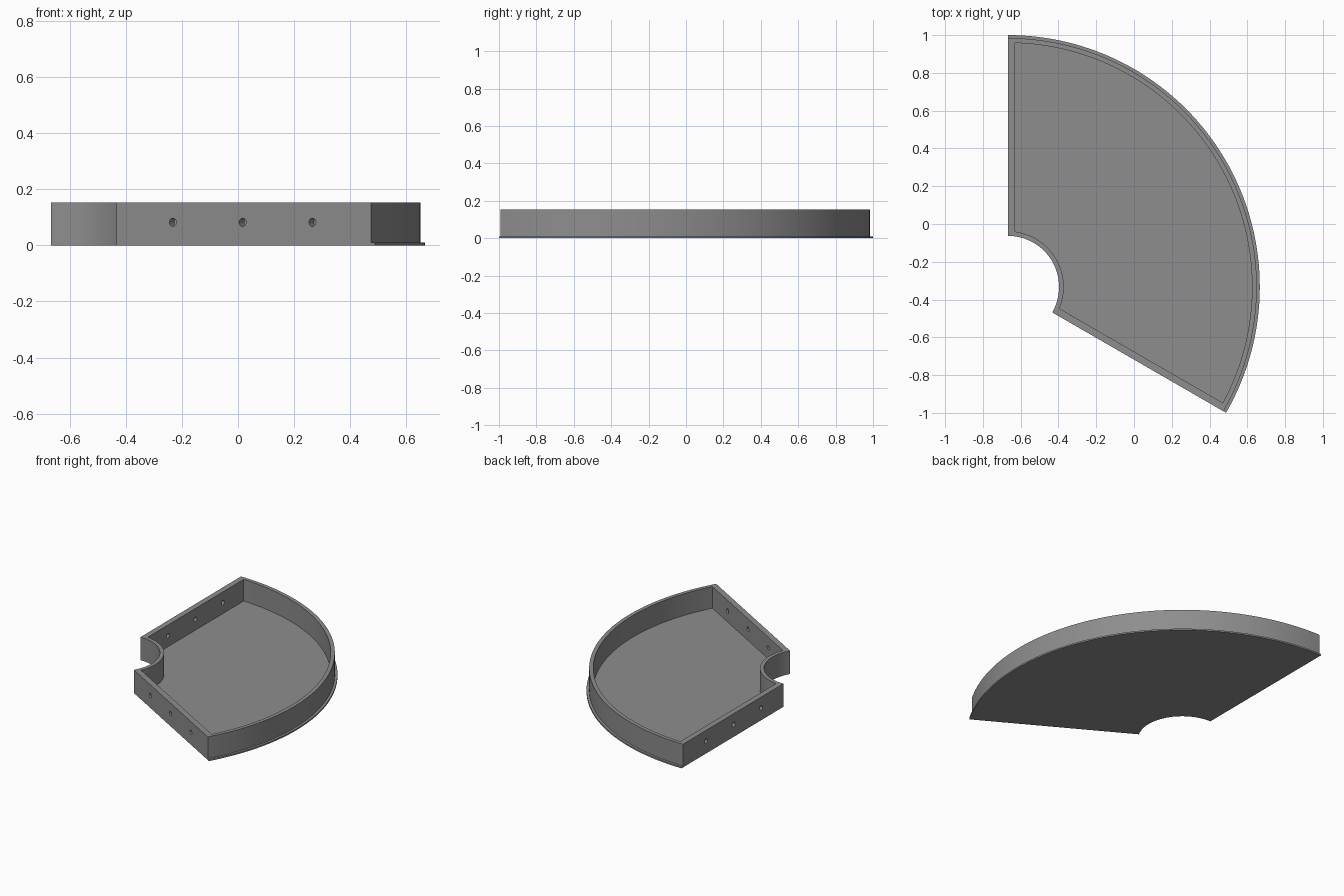
import bpy, bmesh, math
from mathutils import Matrix, Vector

if "Cube" in bpy.data.objects:
    bpy.data.objects.remove(bpy.data.objects["Cube"])

CX, CY = -0.667, -0.333            # centre of the sector
A0, A1 = math.radians(-30), math.radians(90)
N = 64                             # segments along each arc
FLOOR, TOP = 0.01, 0.153
WALL = 0.037                       # thickness of the straight walls

grey = bpy.data.materials.new("grey")
grey.diffuse_color = (0.27, 0.27, 0.27, 1)
grey.use_nodes = True
grey.node_tree.nodes["Principled BSDF"].inputs["Base Color"].default_value = grey.diffuse_color


def arc(r, inset=0.0):
    """Points on an arc whose ends stay `inset` away from the straight sides."""
    d = math.asin(inset / r)
    a, b = A0 + d, A1 - d
    return [(CX + r * math.cos(a + (b - a) * i / N),
             CY + r * math.sin(a + (b - a) * i / N)) for i in range(N + 1)]


def solid(name, loop_a, loop_b, z0, z1, closed):
    """Solid strip between two matching outlines, from z0 to z1."""
    bm = bmesh.new()
    rows = [[bm.verts.new((x, y, z)) for x, y in loop]
            for loop, z in ((loop_a, z0), (loop_b, z0), (loop_b, z1), (loop_a, z1))]
    n = len(loop_a)
    for i in range(n if closed else n - 1):
        j = (i + 1) % n
        for k in range(4):
            p, q = rows[k], rows[(k + 1) % 4]
            bm.faces.new((p[i], p[j], q[j], q[i]))
    if not closed:
        for i in (0, n - 1):
            bm.faces.new([row[i] for row in rows])
    bmesh.ops.recalc_face_normals(bm, faces=bm.faces)
    mesh = bpy.data.meshes.new(name)
    bm.to_mesh(mesh)
    bm.free()
    mesh.materials.append(grey)
    ob = bpy.data.objects.new(name, mesh)
    bpy.context.collection.objects.link(ob)
    return ob


def smooth(ob):
    bpy.ops.object.select_all(action='DESELECT')
    ob.select_set(True)
    bpy.context.view_layer.objects.active = ob
    bpy.ops.object.shade_smooth_by_angle(angle=math.radians(30))


# Floor plate, slightly wider than the wall so it leaves a lip
floor = solid("floor_plate", arc(0.27), arc(1.333), 0, FLOOR, False)

# Rim wall: outer outline paired with the inset inner outline
outside = arc(1.317) + arc(0.27)[::-1]
inside = arc(1.292, WALL) + arc(0.295, WALL)[::-1]
wall = solid("rim_wall", outside, inside, FLOOR, TOP, True)

# Screw holes through both straight walls
bm = bmesh.new()
for angle, side in ((A0, 1), (A1, -1)):
    along = Vector((math.cos(angle), math.sin(angle), 0))
    across = Vector((-along.y, along.x, 0)) * side
    turn = across.to_track_quat('Z', 'Y').to_matrix().to_4x4()
    for s in (0.502, 0.789, 1.076):
        pos = Vector((CX, CY, 0.082)) + along * s + across * WALL / 2
        bmesh.ops.create_cone(bm, cap_ends=True, segments=20, radius1=0.0145,
                              radius2=0.0145, depth=0.08,
                              matrix=Matrix.Translation(pos) @ turn)
mesh = bpy.data.meshes.new("hole_cutter")
bm.to_mesh(mesh)
bm.free()
mesh.materials.append(grey)
cutter = bpy.data.objects.new("hole_cutter", mesh)
bpy.context.collection.objects.link(cutter)
cutter.hide_render = True

mod = wall.modifiers.new("screw_holes", 'BOOLEAN')
mod.operation = 'DIFFERENCE'
mod.solver = 'EXACT'
mod.object = cutter
bpy.context.view_layer.objects.active = wall
bpy.ops.object.modifier_apply(modifier=mod.name)
bpy.data.objects.remove(cutter)

for ob in (floor, wall):
    smooth(ob)
